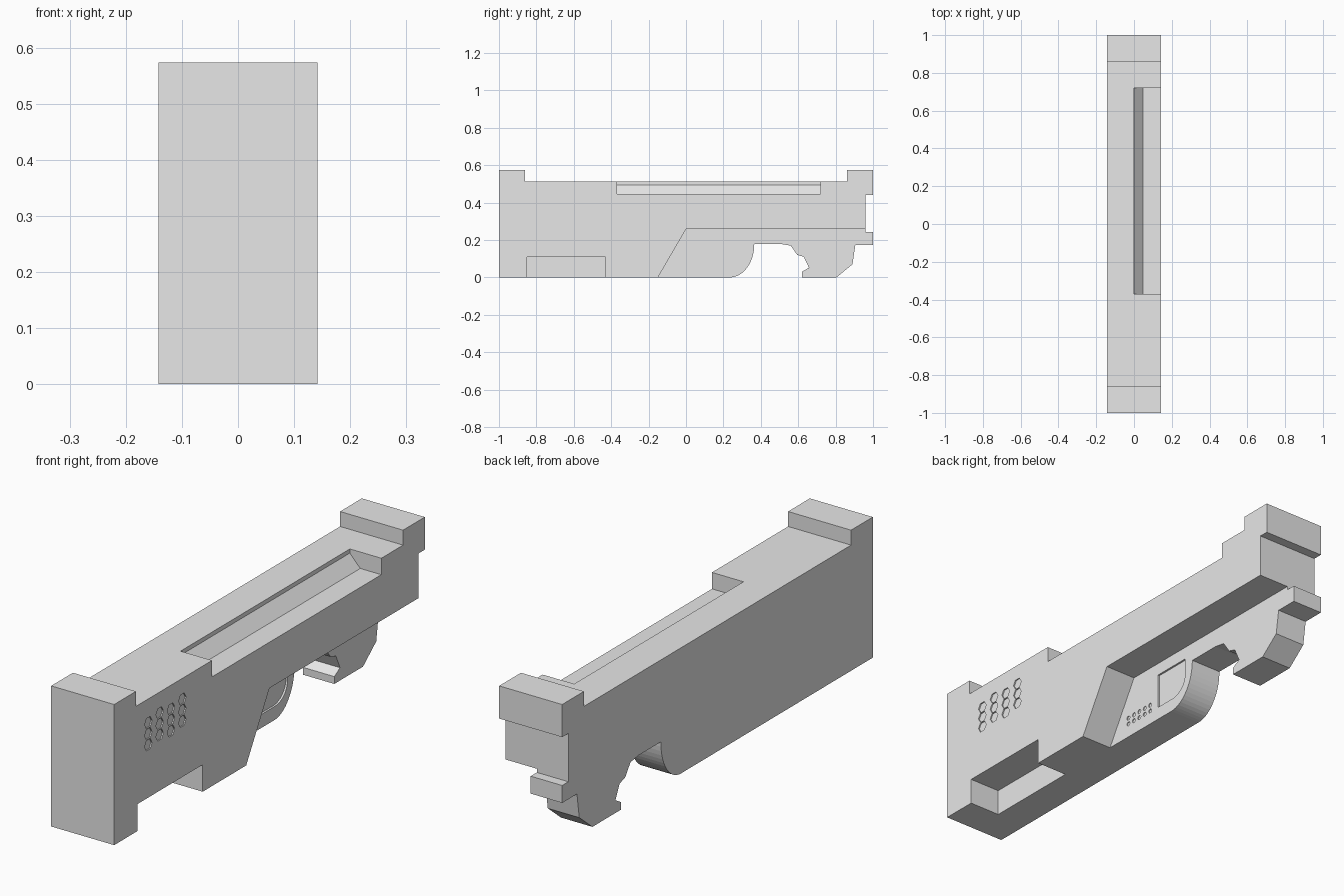
import bpy, bmesh, math

if "Cube" in bpy.data.objects:
    bpy.data.objects.remove(bpy.data.objects["Cube"])

W = 0.142  # half width

gray = bpy.data.materials.new("plain gray")
gray.diffuse_color = (0.8, 0.8, 0.8, 1)
gray.use_nodes = True
gray.node_tree.nodes["Principled BSDF"].inputs["Base Color"].default_value = gray.diffuse_color


def prism(name, pts, a, b, axis="x"):
    """Extrude an outline: (y, z) along x, or (x, z) along y."""
    bm = bmesh.new()
    at = (lambda p, d: (d, p[0], p[1])) if axis == "x" else (lambda p, d: (p[0], d, p[1]))
    face = bm.faces.new([bm.verts.new(at(p, a)) for p in pts])
    ext = bmesh.ops.extrude_face_region(bm, geom=[face])
    shift = (b - a, 0, 0) if axis == "x" else (0, b - a, 0)
    bmesh.ops.translate(bm, vec=shift, verts=[v for v in ext["geom"] if isinstance(v, bmesh.types.BMVert)])
    bmesh.ops.recalc_face_normals(bm, faces=bm.faces)
    me = bpy.data.meshes.new(name)
    bm.to_mesh(me)
    bm.free()
    me.materials.append(gray)
    ob = bpy.data.objects.new(name, me)
    bpy.context.collection.objects.link(ob)
    return ob


def box(y0, y1, z0, z1):
    return [(y0, z0), (y1, z0), (y1, z1), (y0, z1)]


def ngon(y, z, r, n):
    return [(y + r * math.cos(math.tau * i / n), z + r * math.sin(math.tau * i / n)) for i in range(n)]


def carve(target, cutter):
    m = target.modifiers.new("cut", "BOOLEAN")
    m.operation, m.solver, m.object = "DIFFERENCE", "EXACT", cutter
    bpy.context.view_layer.objects.active = target
    bpy.ops.object.modifier_apply(modifier=m.name)
    bpy.data.objects.remove(cutter)


# Main body side outline, with the curved opening and rear hook underneath
arc = [(0.235 + 0.13 * math.sin(t), 0.178 - 0.178 * math.cos(t))
       for t in (math.pi / 2 * i / 14 for i in range(14, -1, -1))]
outline = [(-1, 0), (-1, 0.573), (-0.86, 0.573), (-0.86, 0.512), (0.86, 0.512), (0.86, 0.573),
           (1, 0.573), (1, 0.44), (0.96, 0.44), (0.96, 0.243), (1, 0.243), (1, 0.172),
           (0.905, 0.172), (0.89, 0.07), (0.805, 0), (0.62, 0), (0.62, 0.03), (0.657, 0.052),
           (0.63, 0.11), (0.595, 0.12), (0.56, 0.17), (0.51, 0.178)] + arc
body = prism("body", outline, -W, W)

# Lower right side cut back to the centre plane
carve(body, prism("lower_cut", [(-0.179, -0.05), (0, 0.258), (1.1, 0.258), (1.1, -0.05)], 0, 0.3))
# Front bottom pocket
carve(body, prism("pocket_cut", box(-0.85, -0.43, -0.1, 0.11), 0, 0.3))
# Top slot with a sloped inner edge
carve(body, prism("slot_cut", [(0, 0.7), (0, 0.495), (0.047, 0.445), (0.3, 0.445), (0.3, 0.7)],
                  -0.37, 0.72, "y"))

# Shallow panel with one rounded lower corner
corner = [(0.24 + 0.08 * math.sin(t), 0.135 - 0.08 * math.cos(t))
          for t in (math.pi / 2 * i / 8 for i in range(9))]
carve(body, prism("panel_cut", [(0.15, 0.205), (0.15, 0.055)] + corner + [(0.32, 0.205)], -0.008, 0.05))

# Shallow grip dimples on the side, and small dimples on the lower panel
for i in range(4):
    for j in range(3):
        hexagon = ngon(-0.78 + 0.073 * i, 0.325 + 0.045 * j + 0.012 * (i % 2), 0.024, 6)
        carve(body, prism("grip_cut", hexagon, W - 0.005, W + 0.05))
for i in range(5):
    for j in range(2):
        carve(body, prism("dot_cut", ngon(-0.035 + 0.034 * i, 0.06 + 0.027 * j, 0.01, 6), -0.004, 0.05))
